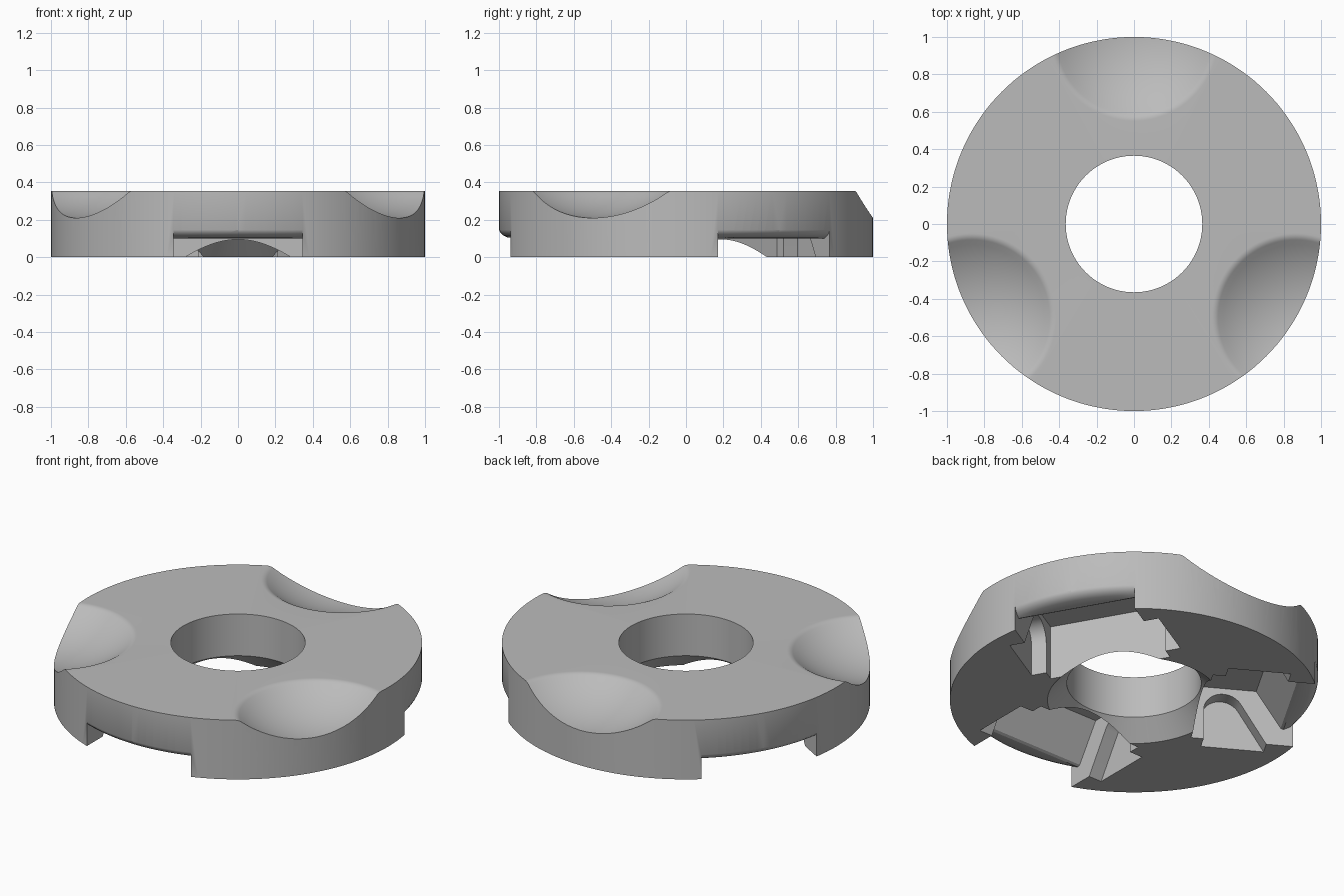
import bpy, bmesh, math

if "Cube" in bpy.data.objects:
    bpy.data.objects.remove(bpy.data.objects["Cube"])

H = 0.355          # disc height
SEG = 144


def finish(name, bm):
    bmesh.ops.recalc_face_normals(bm, faces=bm.faces)
    me = bpy.data.meshes.new(name)
    bm.to_mesh(me)
    bm.free()
    ob = bpy.data.objects.new(name, me)
    bpy.context.collection.objects.link(ob)
    return ob


def bridge(bm, rings, closed):
    n = len(rings[0])
    last = len(rings) if closed else len(rings) - 1
    for i in range(last):
        a, b = rings[i], rings[(i + 1) % len(rings)]
        for j in range(n):
            k = (j + 1) % n
            bm.faces.new((a[j], a[k], b[k], b[j]))


def lathe(name, profile, seg, centre=(0, 0)):
    """Revolve a closed (radius, z) profile around a vertical axis."""
    bm = bmesh.new()
    rings = []
    for i in range(seg):
        a = 2 * math.pi * i / seg
        rings.append([bm.verts.new((centre[0] + r * math.cos(a),
                                    centre[1] + r * math.sin(a), z))
                      for r, z in profile])
    bridge(bm, rings, True)
    bmesh.ops.remove_doubles(bm, verts=bm.verts, dist=1e-5)
    return finish(name, bm)


def prism(name, section, offsets, angle):
    """Sweep a (distance, z) section sideways across a radial direction."""
    c, s = math.cos(angle), math.sin(angle)
    bm = bmesh.new()
    rings = [[bm.verts.new((d * c - t * s, d * s + t * c, z))
              for d, z in section(t)] for t in offsets]
    bridge(bm, rings, False)
    bm.faces.new(rings[0])
    bm.faces.new(rings[-1])
    return finish(name, bm)


def cut(body, cutter):
    cutter.hide_render = True
    mod = body.modifiers.new("cut", 'BOOLEAN')
    mod.operation = 'DIFFERENCE'
    mod.solver = 'EXACT'
    mod.object = cutter
    bpy.context.view_layer.objects.active = body
    bpy.ops.object.modifier_apply(modifier=mod.name)
    bpy.data.objects.remove(cutter)


# Disc with centre hole, chamfered underneath
disc = lathe("disc_body", [(0.365, H), (1, H), (1, 0), (0.47, 0), (0.365, 0.105)], SEG)

# Finger dish profile: spherical bowl with a rounded brim
R, RO, ZC = 0.71, 0.06, 0.92
brim = math.sqrt((R + RO) ** 2 - (ZC - H + RO) ** 2)
end = math.asin(brim / (R + RO))
bowl = [(R * math.sin(end * i / 14), ZC - R * math.cos(end * i / 14)) for i in range(15)]
for i in range(1, 7):
    a = end * (1 - i / 6)
    bowl.append((brim - RO * math.sin(a), H - RO + RO * math.cos(a)))
bowl += [(brim + 0.01, H + 0.001), (brim + 0.01, 0.6), (0, 0.6)]


# Underside pocket: upright back wall, sloped front wall, rounded lip at the rim
def pocket(t):
    rim = math.sqrt(1 - t * t)
    return [(0.375, -0.1), (0.375, 0.325), (0.735, 0.325), (0.87, 0.108),
            (0.885, 0.101), (rim - 0.045, 0.106), (rim - 0.022, 0.117),
            (rim - 0.007, 0.131), (rim + 0.002, 0.15), (rim + 0.1, 0.15),
            (rim + 0.1, -0.1)]


# Side recess: rounded top, upright inner edge, sloped outer edge
def recess(t):
    arc = [math.radians(180 - 149 * i / 14) for i in range(15)]
    return ([(0.445, -0.1)]
            + [(0.555 + 0.11 * math.cos(a), 0.18 + 0.11 * math.sin(a)) for a in arc]
            + [(0.79, 0), (0.85, -0.1)])


for k in range(3):
    a = math.radians(90 + 120 * k)
    cut(disc, lathe("dish_cutter", bowl, 96, (math.cos(a), math.sin(a))))
    b = a + math.pi
    steps = [-0.345 + 0.69 * i / 16 for i in range(17)]
    cut(disc, prism("pocket_cutter", pocket, steps, b))
    cut(disc, prism("recess_cutter", recess, [-0.43, 0.43], b))

# Smooth curved faces, keep level faces flat
bpy.ops.object.select_all(action='DESELECT')
disc.select_set(True)
bpy.context.view_layer.objects.active = disc
bpy.ops.object.shade_smooth_by_angle(angle=math.radians(28))
for p in disc.data.polygons:
    if abs(p.normal.z) > 0.9995 and p.area > 0.05:
        p.use_smooth = False

# Plain grey material
grey = bpy.data.materials.new("plain_grey")
grey.diffuse_color = (0.5, 0.5, 0.5, 1)
grey.use_nodes = True
grey.node_tree.nodes["Principled BSDF"].inputs["Base Color"].default_value = grey.diffuse_color
disc.data.materials.clear()
disc.data.materials.append(grey)
for p in disc.data.polygons:
    p.material_index = 0
